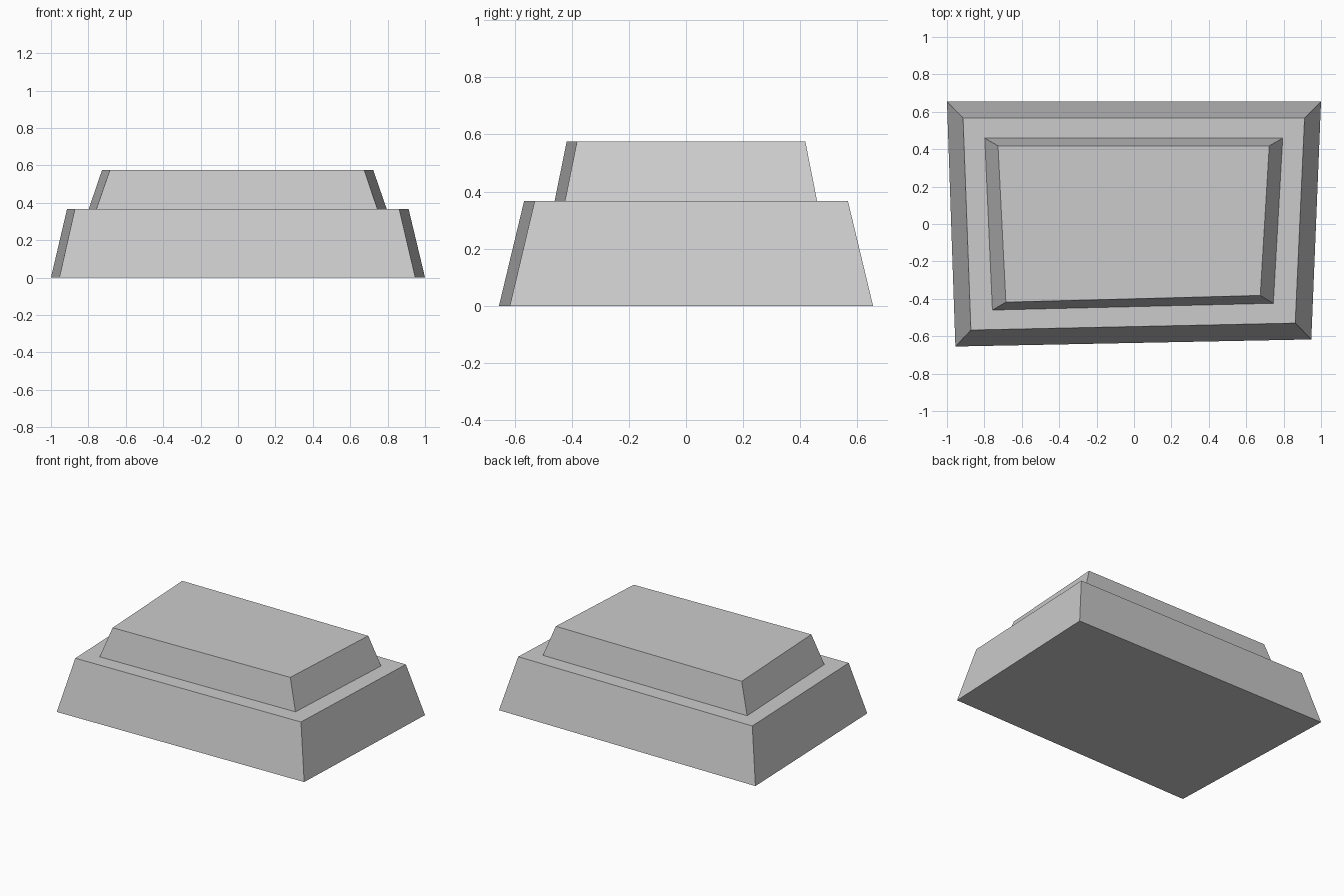
import bpy
import bmesh

cube = bpy.data.objects.get("Cube")
if cube:
    bpy.data.objects.remove(cube, do_unlink=True)

grey = bpy.data.materials.new("light grey")
grey.use_nodes = True
colour = (0.6, 0.6, 0.6, 1)
grey.diffuse_color = colour
grey.node_tree.nodes["Principled BSDF"].inputs["Base Color"].default_value = colour


def tapered_slab(name, bottom, top, z0, z1):
    """Solid lofted between two four-cornered outlines."""
    bm = bmesh.new()
    low = [bm.verts.new((x, y, z0)) for x, y in bottom]
    high = [bm.verts.new((x, y, z1)) for x, y in top]
    bm.faces.new(low[::-1])
    bm.faces.new(high)
    for i in range(4):
        j = (i + 1) % 4
        bm.faces.new((low[i], low[j], high[j], high[i]))
    bmesh.ops.recalc_face_normals(bm, faces=bm.faces)
    mesh = bpy.data.meshes.new(name)
    bm.to_mesh(mesh)
    bm.free()
    mesh.materials.append(grey)
    obj = bpy.data.objects.new(name, mesh)
    bpy.context.collection.objects.link(obj)
    return obj


# Wide lower tier, its front edge slightly skewed
tapered_slab("lower_tier",
             [(-0.955, -0.655), (0.948, -0.617), (1, 0.655), (-1, 0.655)],
             [(-0.872, -0.567), (0.862, -0.53), (0.912, 0.567), (-0.914, 0.567)],
             0, 0.367)

# Smaller upper tier, following the same skew
tapered_slab("upper_tier",
             [(-0.757, -0.46), (0.745, -0.424), (0.795, 0.459), (-0.798, 0.459)],
             [(-0.685, -0.418), (0.675, -0.382), (0.723, 0.418), (-0.727, 0.418)],
             0.367, 0.575)
